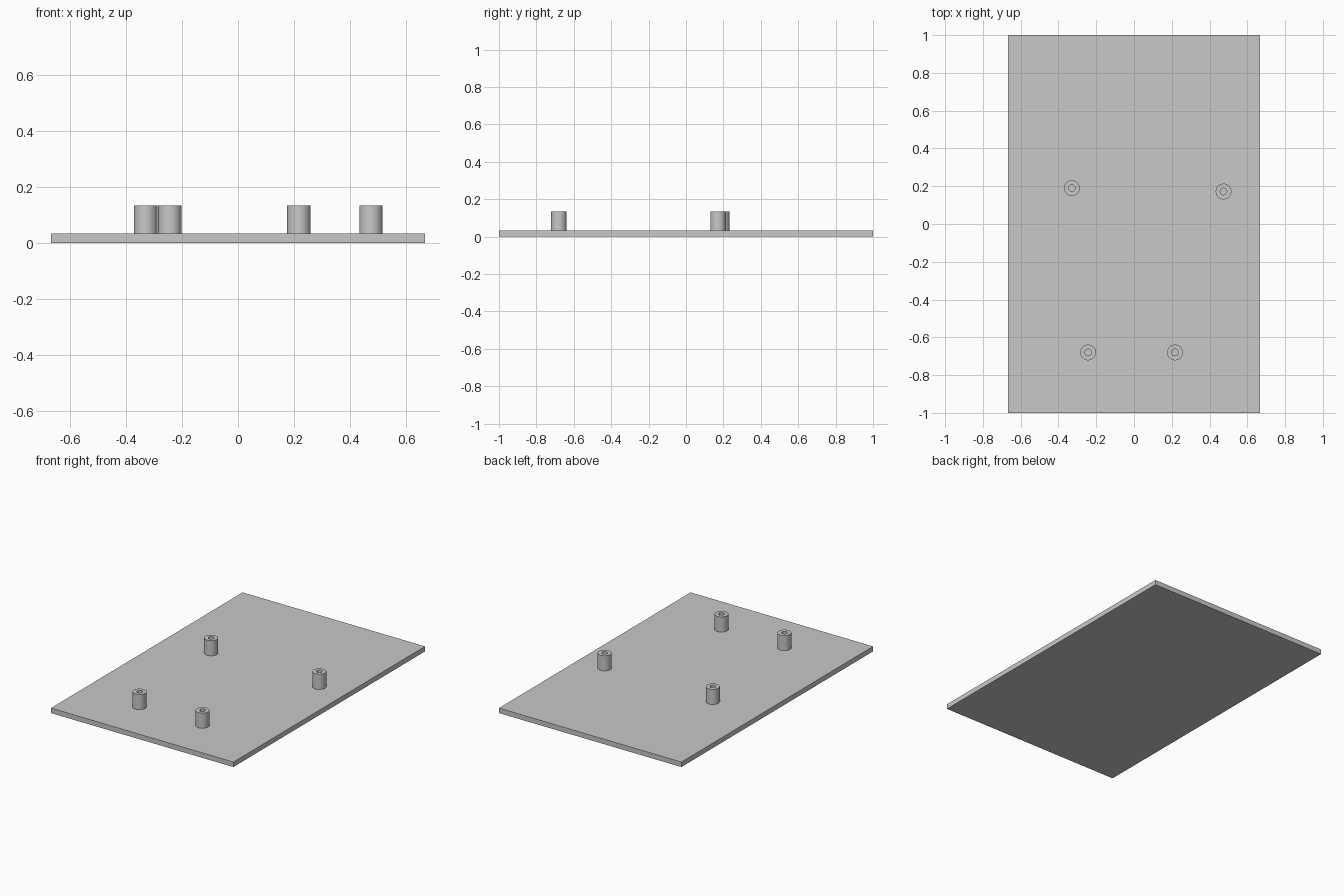
import bpy, bmesh, math

if "Cube" in bpy.data.objects:
    bpy.data.objects.remove(bpy.data.objects["Cube"])

PLATE_X, PLATE_Y, PLATE_Z = 1.333, 2.0, 0.033
POST_TOP, POST_R, HOLE_R, SEGMENTS = 0.133, 0.0417, 0.0175, 48

grey = bpy.data.materials.new("light_grey")
grey.diffuse_color = (0.58, 0.58, 0.58, 1.0)
grey.use_nodes = True
grey.node_tree.nodes["Principled BSDF"].inputs["Base Color"].default_value = grey.diffuse_color


def make_object(name, bm):
    bmesh.ops.recalc_face_normals(bm, faces=bm.faces)
    mesh = bpy.data.meshes.new(name)
    bm.to_mesh(mesh)
    bm.free()
    mesh.materials.append(grey)
    obj = bpy.data.objects.new(name, mesh)
    bpy.context.collection.objects.link(obj)
    return obj


# Base plate
bm = bmesh.new()
bmesh.ops.create_cube(bm, size=1.0)
for v in bm.verts:
    v.co.x *= PLATE_X
    v.co.y *= PLATE_Y
    v.co.z = (v.co.z + 0.5) * PLATE_Z
make_object("base_plate", bm)


# Hollow standoff: a closed ring section swept around the post axis
def standoff(name, x, y):
    bm = bmesh.new()
    section = [(HOLE_R, PLATE_Z), (POST_R, PLATE_Z), (POST_R, POST_TOP), (HOLE_R, POST_TOP)]
    rings = []
    for i in range(SEGMENTS):
        a = math.tau * i / SEGMENTS
        rings.append([bm.verts.new((r * math.cos(a), r * math.sin(a), z)) for r, z in section])
    for i in range(SEGMENTS):
        a, b = rings[i], rings[(i + 1) % SEGMENTS]
        for j in range(4):
            k = (j + 1) % 4
            bm.faces.new((a[j], b[j], b[k], a[k]))
    obj = make_object(name, bm)
    obj.location = (x, y, 0)
    bpy.ops.object.select_all(action='DESELECT')
    obj.select_set(True)
    bpy.context.view_layer.objects.active = obj
    bpy.ops.object.shade_smooth_by_angle(angle=math.radians(30))


# Four standoffs in an uneven mounting pattern
for name, x, y in (
    ("standoff_back_left", -0.329, 0.190),
    ("standoff_back_right", 0.474, 0.172),
    ("standoff_front_left", -0.243, -0.680),
    ("standoff_front_right", 0.217, -0.680),
):
    standoff(name, x, y)
